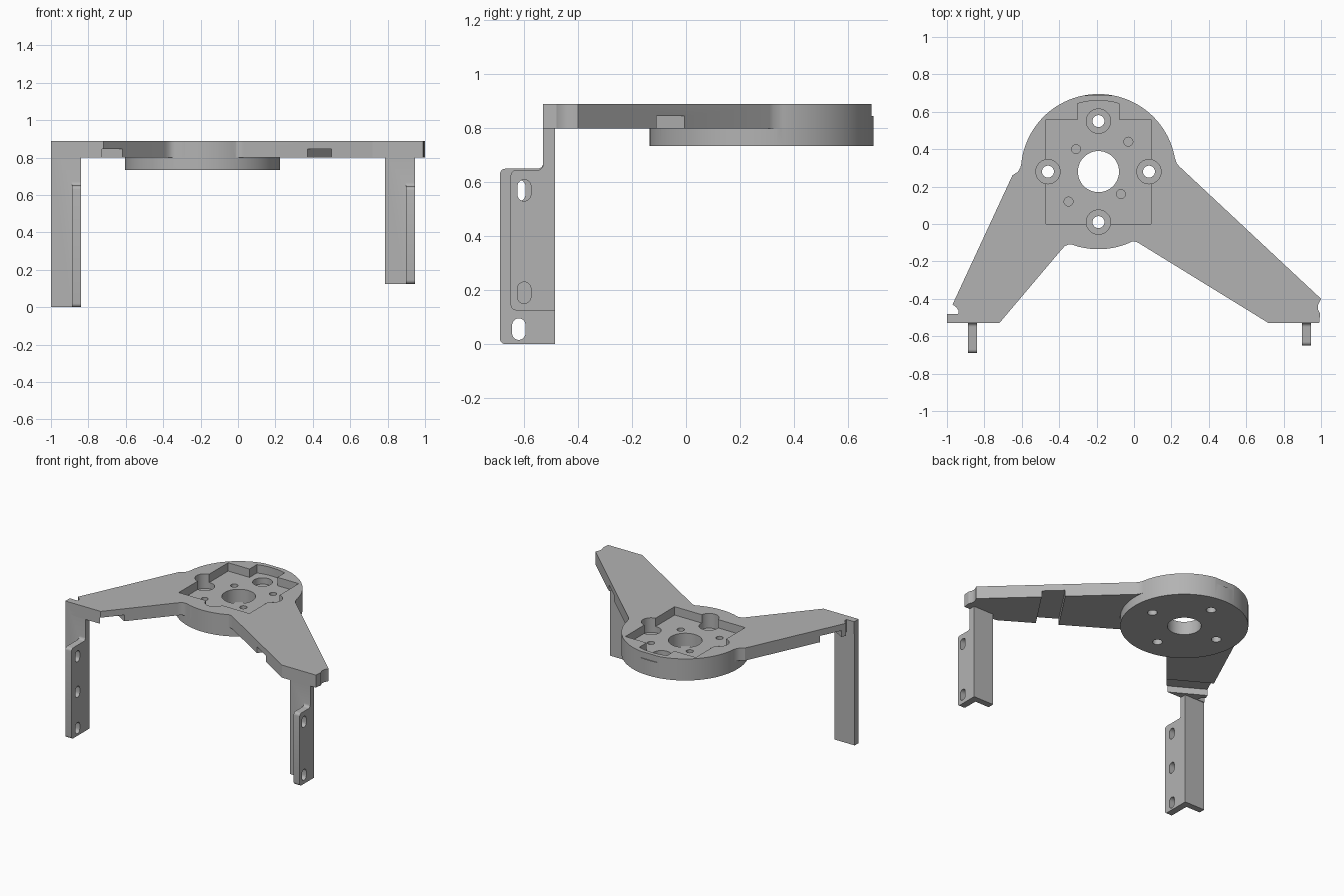
import bpy, bmesh, math
from mathutils import Matrix, Vector

if "Cube" in bpy.data.objects:
    bpy.data.objects.remove(bpy.data.objects["Cube"])

grey = bpy.data.materials.new("light grey")
grey.diffuse_color = (0.45, 0.45, 0.45, 1)
grey.use_nodes = True
grey.node_tree.nodes["Principled BSDF"].inputs["Base Color"].default_value = grey.diffuse_color
CX, CY, R = -0.19, 0.28, 0.415          # hub centre and radius
TOP, ARM, LOW = 0.89, 0.80, 0.735       # plate top, arm underside, hub underside


def prism(name, pts, lo, hi, axis="z"):
    """Extrude a 2D profile: (x, y) along z, or (y, z) along x."""
    place = (lambda a, b, c: (a, b, c)) if axis == "z" else (lambda a, b, c: (c, a, b))
    bm = bmesh.new()
    face = bm.faces.new([bm.verts.new(place(a, b, lo)) for a, b in pts])
    ext = bmesh.ops.extrude_face_region(bm, geom=[face])
    moved = [v for v in ext["geom"] if isinstance(v, bmesh.types.BMVert)]
    bmesh.ops.translate(bm, verts=moved, vec=Vector(place(0, 0, hi - lo)))
    bmesh.ops.recalc_face_normals(bm, faces=bm.faces)
    me = bpy.data.meshes.new(name)
    bm.to_mesh(me)
    bm.free()
    me.materials.append(grey)
    ob = bpy.data.objects.new(name, me)
    bpy.context.collection.objects.link(ob)
    return ob


def arc(x, y, r, a0=0, a1=360, n=32):
    steps = n if a1 - a0 >= 360 else n + 1
    return [(x + r * math.cos(math.radians(a0 + (a1 - a0) * i / n)),
             y + r * math.sin(math.radians(a0 + (a1 - a0) * i / n))) for i in range(steps)]


def rect(x0, y0, x1, y1):
    return [(x0, y0), (x1, y0), (x1, y1), (x0, y1)]


def slot(y, z, r=0.025, h=0.015):
    return arc(y, z + h, r, 0, 180, 10) + arc(y, z - h, r, 180, 359.9, 10)


def combine(ob, other, op="DIFFERENCE"):
    mod = ob.modifiers.new(op.lower(), "BOOLEAN")
    mod.operation, mod.object, mod.solver = op, other, "EXACT"
    bpy.context.view_layer.objects.active = ob
    bpy.ops.object.modifier_apply(modifier=mod.name)
    bpy.data.objects.remove(other)


def smooth(ob):
    bpy.ops.object.select_all(action="DESELECT")
    ob.select_set(True)
    bpy.context.view_layer.objects.active = ob
    bpy.ops.object.shade_smooth_by_angle(angle=math.radians(30))


# Arms with blended roots and notched tips
arms = [(-0.57, 0.40), (-0.602, 0.325), (-0.608, 0.30), (-0.622, 0.278), (-0.65, 0.26),
        (-0.97, -0.43), (-0.95, -0.445), (-0.937, -0.465), (-0.94, -0.48),
        (-1.0, -0.48), (-1.0, -0.53), (-0.72, -0.53),
        (-0.39, -0.14), (-0.37, -0.118), (-0.35, -0.11), (-0.33, -0.11), (-0.29, -0.124),
        (-0.19, -0.10), (-0.08, -0.12), (-0.03, -0.10), (-0.01, -0.094), (0.01, -0.095),
        (0.03, -0.105), (0.72, -0.53), (0.99, -0.53), (0.995, -0.48), (0.985, -0.46),
        (0.985, -0.43), (1.0, -0.40), (0.24, 0.31), (0.228, 0.325), (0.221, 0.345),
        (0.20, 0.40)]
body = prism("mounting_plate", arms, ARM, TOP)
combine(body, prism("hub", arc(CX, CY, R, n=96), LOW, TOP), "UNION")

# Stepped pocket with a curved-end tab
tab = arc(CX, CY, 0.38, 73, 107, 8)
pocket = [(-0.47, 0.0), (0.09, 0.0), (0.09, 0.56), (-0.08, 0.56)] + tab + [(-0.30, 0.56), (-0.47, 0.56)]
combine(body, prism("pocket", pocket, 0.83, 1.0))

# Centre bore, counterbored screw holes and blind pin holes
combine(body, prism("bore", arc(CX, CY, 0.11, n=48), 0.6, 1.0))
for dx, dy in ((0.27, 0), (-0.27, 0), (0, 0.27), (0, -0.27)):
    combine(body, prism("counterbore", arc(CX + dx, CY + dy, 0.065), 0.785, 1.0))
    combine(body, prism("screw_hole", arc(CX + dx, CY + dy, 0.032, n=24), 0.6, 1.0))
for x, y in ((-0.31, 0.40), (-0.03, 0.44), (-0.07, 0.16), (-0.35, 0.12)):
    combine(body, prism("pin_hole", arc(x, y, 0.024, n=20), 0.775, 1.0))

# Shallow flat at the back of the hub rim
combine(body, prism("rim_flat", rect(-0.5, 0.688, 0.1, 0.8), 0.845, 1.0))

# Channels across the underside of each arm
for x, y, ang, width in ((0.535, -0.205, 56.5, 0.15), (-0.80, -0.395, 150, 0.16)):
    m = Matrix.Rotation(math.radians(ang), 2)
    pts = [tuple(m @ Vector(p) + Vector((x, y))) for p in rect(-0.35, -width / 2, 0.35, width / 2)]
    combine(body, prism("channel", pts, 0.7, 0.845))
smooth(body)


def leg(name, x0, x1, bottom, front, flange_top, top, slots):
    """Angle bracket: a back wall with a slotted forward flange on its right edge."""
    ob = prism(name, rect(x0, -0.53, x1, -0.485), bottom, top)
    f, r = front, 0.02
    side = ([(-0.51, bottom)] + arc(f + r, bottom + r, r, 270, 180, 5)
            + arc(f + r, flange_top - r, r, 180, 90, 5)
            + arc(-0.53 - r, flange_top + r, r, 270, 360, 5) + [(-0.51, flange_top + r)])
    combine(ob, prism("flange", side, x1 - 0.048, x1, "x"), "UNION")
    for y, z in slots:
        combine(ob, prism("slot", slot(y, z), x1 - 0.1, x1 + 0.05, "x"))
    smooth(ob)


leg("left_leg", -1.0, -0.84, 0.0, -0.69, 0.65, TOP, [(-0.62, z) for z in (0.055, 0.315, 0.57)])
leg("right_leg", 0.785, 0.945, 0.125, -0.65, 0.645, 0.81, [(-0.60, z) for z in (0.19, 0.57)])
